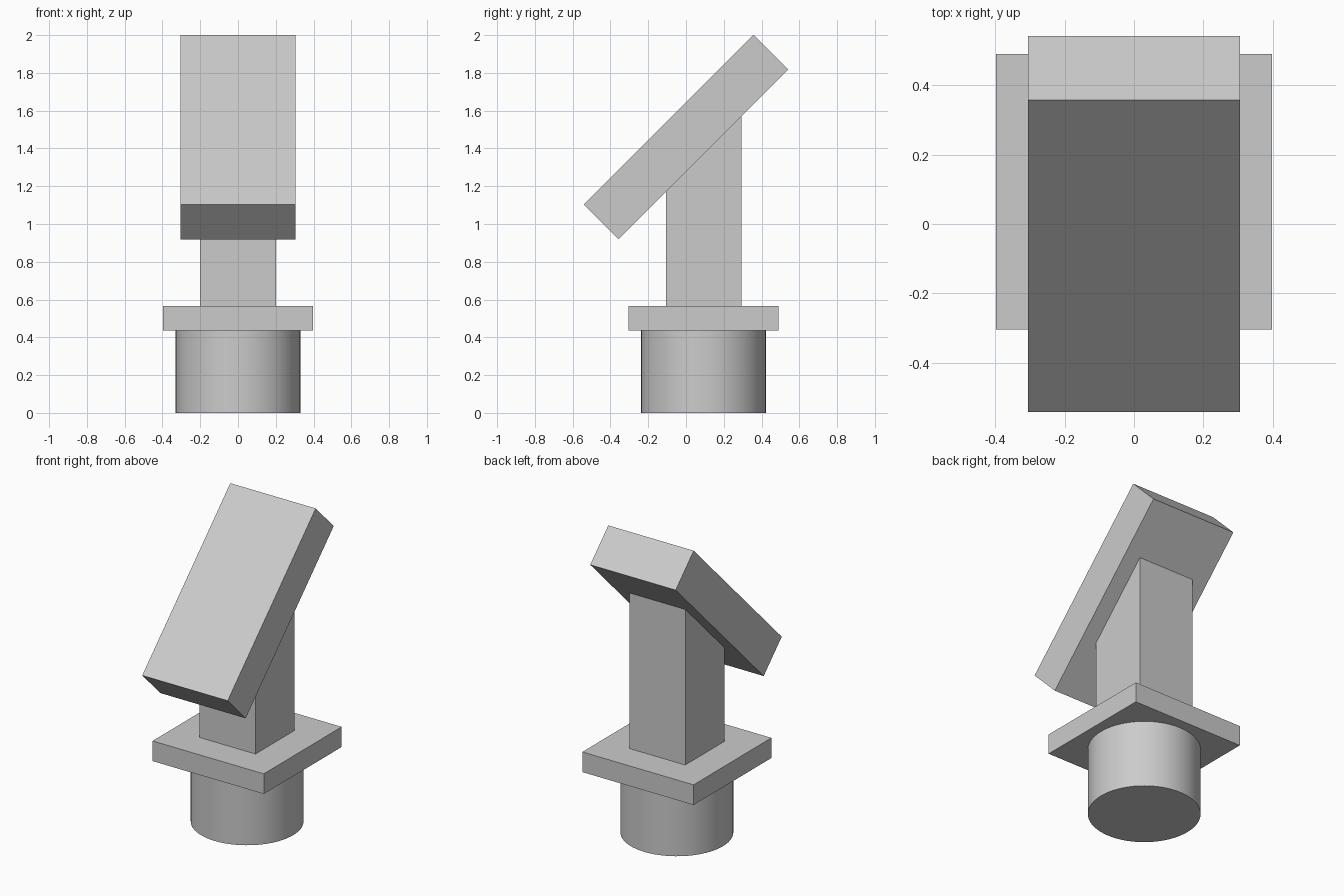
import bpy
import bmesh
import math

old = bpy.data.objects.get("Cube")
if old:
    bpy.data.objects.remove(old, do_unlink=True)

grey = bpy.data.materials.new("light_grey")
grey.use_nodes = True
colour = (0.6, 0.6, 0.6, 1)
grey.diffuse_color = colour
grey.node_tree.nodes["Principled BSDF"].inputs["Base Color"].default_value = colour

AXIS_Y = 0.093      # the base, plate and column share this axis
PLATE_BOTTOM, PLATE_TOP = 0.435, 0.565
HEAD_Z = 1.46
HEAD_THICKNESS = 0.26


def add_box(name, size, location, tilt=0):
    bpy.ops.mesh.primitive_cube_add(size=1, location=location, rotation=(tilt, 0, 0))
    obj = bpy.context.object
    obj.name = name
    obj.scale = size
    bpy.ops.object.transform_apply(location=False, rotation=False, scale=True)
    obj.data.materials.append(grey)
    return obj


def add_side_profile(name, points, half_width):
    """Extrude a (y, z) outline across the model."""
    bm = bmesh.new()
    face = bm.faces.new([bm.verts.new((-half_width, y, z)) for y, z in points])
    out = bmesh.ops.extrude_face_region(bm, geom=[face])
    verts = [g for g in out["geom"] if isinstance(g, bmesh.types.BMVert)]
    bmesh.ops.translate(bm, verts=verts, vec=(2 * half_width, 0, 0))
    bmesh.ops.recalc_face_normals(bm, faces=bm.faces)
    mesh = bpy.data.meshes.new(name)
    bm.to_mesh(mesh)
    bm.free()
    obj = bpy.data.objects.new(name, mesh)
    bpy.context.collection.objects.link(obj)
    mesh.materials.append(grey)
    return obj


# Round base
bpy.ops.mesh.primitive_cylinder_add(vertices=64, radius=0.33, depth=PLATE_BOTTOM,
                                    location=(0, AXIS_Y, PLATE_BOTTOM / 2))
base = bpy.context.object
base.name = "round_base"
base.data.materials.append(grey)
bpy.ops.object.shade_smooth_by_angle(angle=math.radians(30))

# Square plate
add_box("square_plate", (0.794, 0.794, PLATE_TOP - PLATE_BOTTOM),
        (0, AXIS_Y, (PLATE_BOTTOM + PLATE_TOP) / 2))

# Column, cut on the slope of the head and set just into its underside
front, back = AXIS_Y - 0.2, AXIS_Y + 0.2
slope = HEAD_Z - HEAD_THICKNESS / math.sqrt(2) + 0.01
add_side_profile("column", [(front, PLATE_TOP), (back, PLATE_TOP),
                            (back, back + slope), (front, front + slope)], 0.2)

# Tilted head slab
add_box("tilted_head", (0.61, 1.27, HEAD_THICKNESS), (0, 0, HEAD_Z), math.radians(45))
